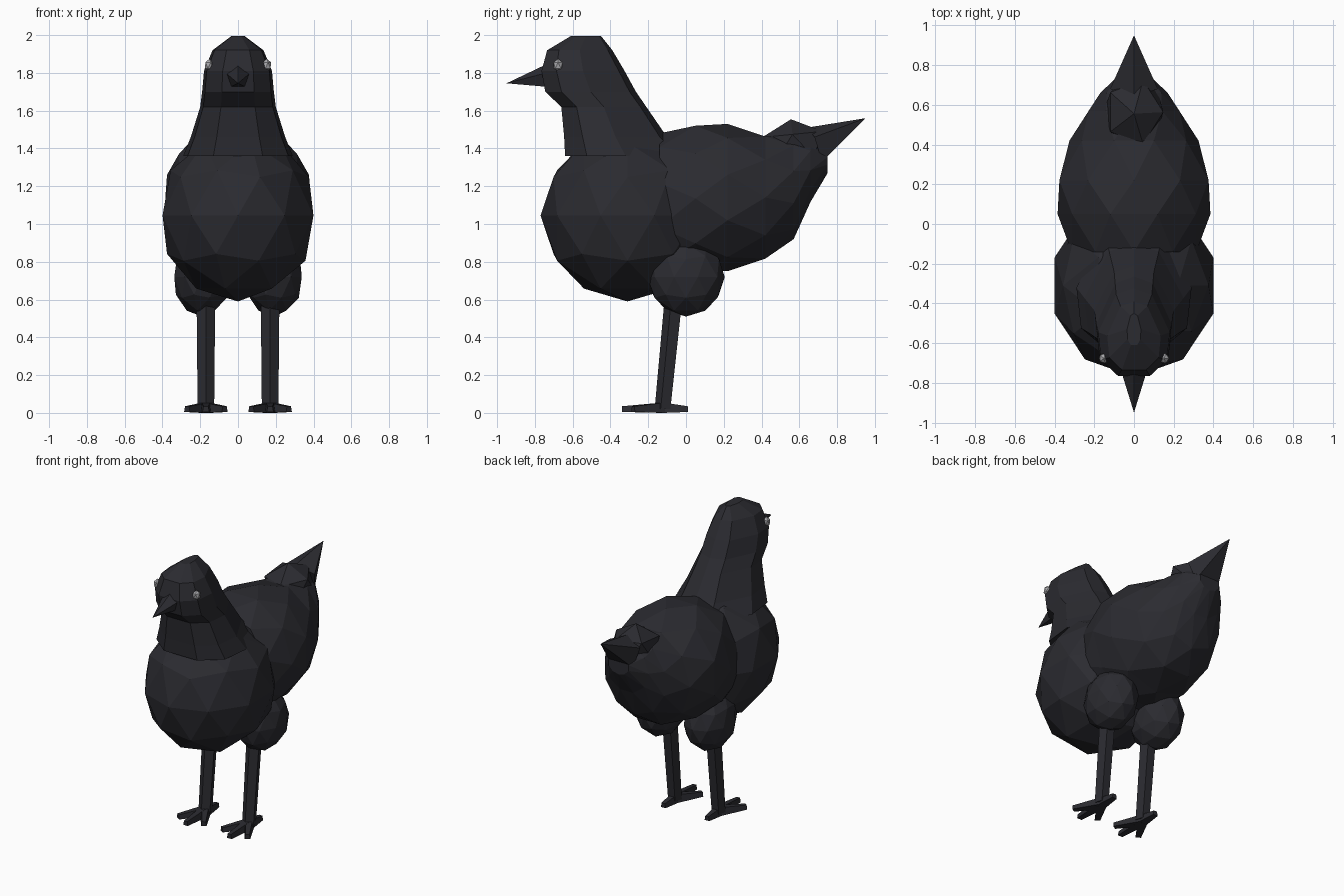
import bpy, bmesh, math
from mathutils import Vector, Matrix

if "Cube" in bpy.data.objects:
    bpy.data.objects.remove(bpy.data.objects["Cube"])


def material(name, rgb):
    m = bpy.data.materials.new(name)
    m.diffuse_color = (*rgb, 1)
    m.use_nodes = True
    m.node_tree.nodes["Principled BSDF"].inputs["Base Color"].default_value = m.diffuse_color
    return m


BLACK = material("charcoal plumage", (0.024, 0.024, 0.03))
GREY = material("pale grey eye", (0.40, 0.40, 0.42))


def finish(bm, name, mat=BLACK):
    bmesh.ops.recalc_face_normals(bm, faces=bm.faces[:])
    me = bpy.data.meshes.new(name)
    bm.to_mesh(me)
    bm.free()
    me.materials.append(mat)
    ob = bpy.data.objects.new(name, me)
    bpy.context.collection.objects.link(ob)
    return ob


def skin(name, rings, mat=BLACK, stagger=False):
    """Join equal-length rings of points; staggered rings give triangular facets."""
    bm = bmesh.new()
    loops = [[bm.verts.new(p) for p in r] for r in rings]
    n = len(loops[0])
    for k, (a, b) in enumerate(zip(loops, loops[1:])):
        for i in range(n):
            j = (i + 1) % n
            if not stagger:
                bm.faces.new((a[i], a[j], b[j], b[i]))
            elif k % 2 == 0:
                bm.faces.new((a[i], a[j], b[i]))
                bm.faces.new((a[j], b[j], b[i]))
            else:
                bm.faces.new((a[i], b[j], b[i]))
                bm.faces.new((a[i], a[j], b[j]))
    bm.faces.new(loops[0])
    bm.faces.new(loops[-1])
    return finish(bm, name, mat)


def ellipsoid(name, centre, radii, sub=2, tilt=0, mat=BLACK):
    bm = bmesh.new()
    bmesh.ops.create_icosphere(bm, subdivisions=sub, radius=1)
    m = (Matrix.Translation(centre) @ Matrix.Rotation(tilt, 4, 'X')
         @ Matrix.Diagonal((*radii, 1)))
    bm.transform(m)
    return finish(bm, name, mat)


def spike(name, base, tip):
    """Pointed shell from a base outline to a single tip."""
    bm = bmesh.new()
    vs = [bm.verts.new(p) for p in base]
    t = bm.verts.new(tip)
    for i in range(len(vs)):
        bm.faces.new((vs[i - 1], vs[i], t))
    bm.faces.new(vs)
    return finish(bm, name)


# Round breast
ellipsoid("breast", (0, -0.31, 1.045), (0.42, 0.46, 0.455))

# Rear body: y, bottom z, top z, half width
rear = [(-0.14, 0.72, 1.48, 0.33), (0.05, 0.73, 1.54, 0.385),
        (0.22, 0.75, 1.53, 0.395), (0.42, 0.80, 1.48, 0.325),
        (0.57, 0.92, 1.47, 0.24), (0.66, 1.11, 1.46, 0.17),
        (0.75, 1.27, 1.40, 0.08)]
rings = []
for k, (y, lo, hi, w) in enumerate(rear):
    ring = []
    for i in range(10):
        a = (i + 0.5 * (k % 2)) * math.tau / 10
        ring.append((w * math.sin(a), y, (lo + hi) / 2 + (hi - lo) / 2 * math.cos(a)))
    rings.append(ring)
skin("rear_body", rings, stagger=True)

# Neck and head: z, front y, back y, half width
neck = [(1.36, -0.64, 0.00, 0.29), (1.46, -0.645, -0.10, 0.25),
        (1.62, -0.66, -0.21, 0.20), (1.70, -0.745, -0.265, 0.19),
        (1.81, -0.765, -0.325, 0.18), (1.92, -0.735, -0.39, 0.135),
        (1.995, -0.61, -0.45, 0.035)]
rings = []
for z, f, b, w in neck:
    ring = []
    # flat-fronted eight-sided cross-section
    for u, v in ((0.45, 0), (0.92, 0.18), (1, 0.5), (0.5, 0.93)):
        ring.append((w * u, f + (b - f) * v, z))
    ring.append((0, b, z))
    ring += [(-x, y, zz) for x, y, zz in reversed(ring[:4])]
    rings.append(ring)
skin("neck_and_head", rings)

# Beak
spike("beak", [(0, -0.74, 1.845), (0.065, -0.74, 1.80), (0.04, -0.72, 1.725),
               (-0.04, -0.72, 1.725), (-0.065, -0.74, 1.80)], (0, -0.95, 1.745))

# Tail base and pointed tail
ellipsoid("tail_base", (0, 0.57, 1.41), (0.165, 0.19, 0.145), sub=1, tilt=0.1)
spike("tail", [(0, 0.64, 1.51), (0.12, 0.68, 1.46), (0.09, 0.72, 1.33),
               (-0.09, 0.72, 1.33), (-0.12, 0.68, 1.46)], (0, 0.95, 1.56))


def bar(name, a, b, ra, rb, sides=5):
    """Horizontal-ended post between two points."""
    def ring(c, r):
        return [(c[0] + r * math.sin(i * math.tau / sides),
                 c[1] - r * math.cos(i * math.tau / sides), c[2])
                for i in range(sides)]
    return skin(name, [ring(a, ra), ring(b, rb)])


def toe(name, start, end, w0, w1, h0, h1):
    """Tapered flat wedge lying on the ground."""
    s, e = Vector((*start, 0)), Vector((*end, 0))
    side = (e - s).normalized().cross(Vector((0, 0, 1)))
    rings = []
    for c, w, h in ((s, w0, h0), (e, w1, h1)):
        rings.append([c + side * sx * w + Vector((0, 0, z))
                      for sx, z in ((-1, 0.005), (1, 0.005), (0.7, h), (-0.7, h))])
    rings[0] = [p - Vector((0, 0, 0.005)) for p in rings[0]]
    return skin(name, rings)


for s, label in ((-1, "left"), (1, "right")):
    # Eyes
    ellipsoid(f"{label}_eye", (s * 0.152, -0.677, 1.84), (0.027, 0.028, 0.035),
              sub=1, mat=GREY)
    # Thighs and legs
    ellipsoid(f"{label}_thigh", (s * 0.19, 0.0, 0.72), (0.155, 0.205, 0.21))
    bar(f"{label}_leg", (s * 0.17, -0.12, 0.02), (s * 0.17, -0.06, 0.62), 0.046, 0.052)
    # Splayed toes, three forward and one back
    hub = (s * 0.17, -0.12)
    for k, (dx, y) in enumerate(((-0.10, -0.28), (0, -0.34), (0.10, -0.28), (0, 0.01))):
        toe(f"{label}_toe_{k + 1}", hub, (s * 0.17 + dx, y), 0.032, 0.018, 0.06, 0.035)
